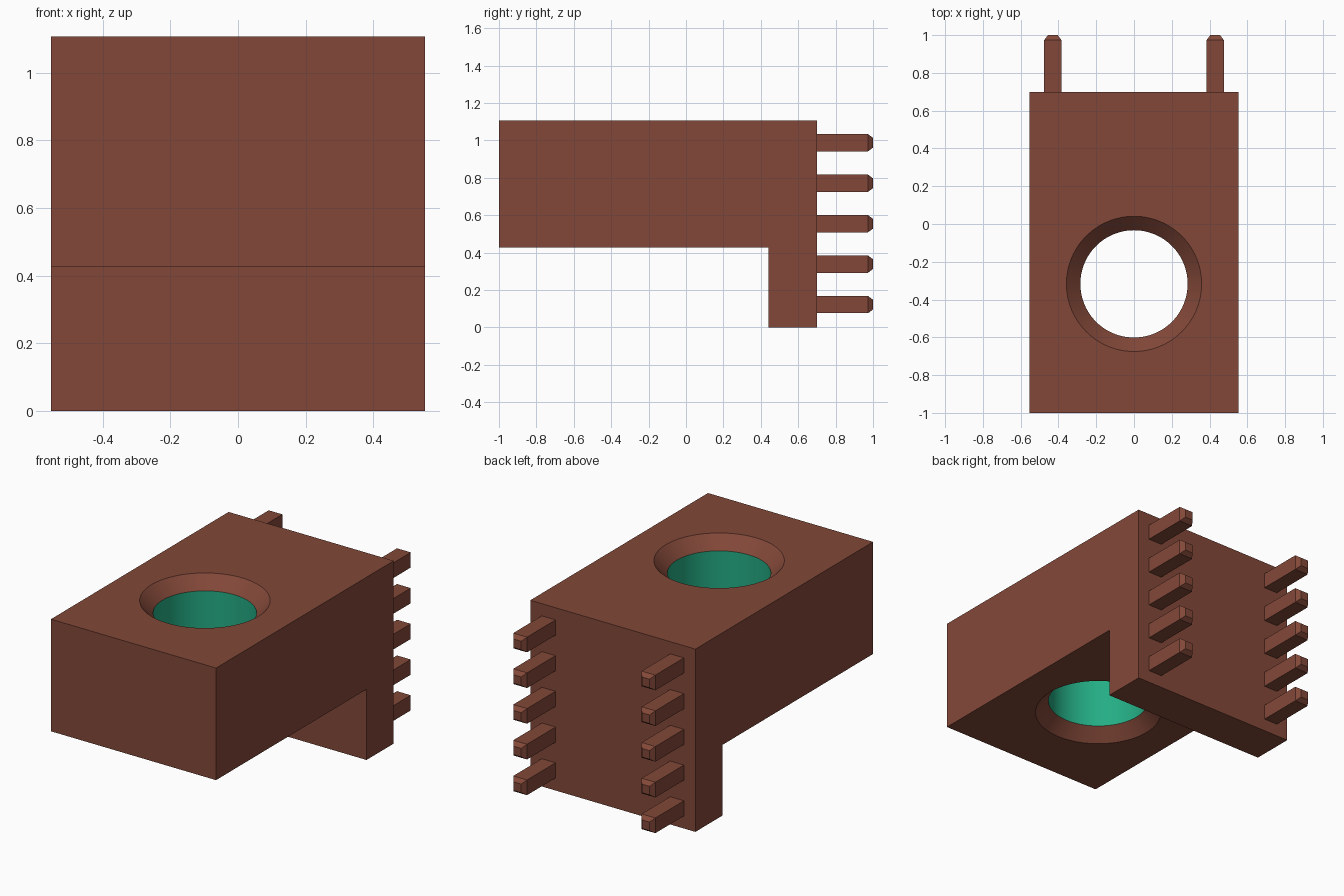
import bpy, bmesh, math

cube = bpy.data.objects.get("Cube")
if cube:
    bpy.data.objects.remove(cube, do_unlink=True)


def material(name, color):
    m = bpy.data.materials.new(name)
    m.use_nodes = True
    m.diffuse_color = color
    bsdf = next(n for n in m.node_tree.nodes if n.type == 'BSDF_PRINCIPLED')
    bsdf.inputs["Base Color"].default_value = color
    return m


BROWN = material("brown plastic", (0.224, 0.064, 0.040, 1))
GREEN = material("green lining", (0.018, 0.42, 0.233, 1))


def finish(name, bm, mats):
    bmesh.ops.recalc_face_normals(bm, faces=bm.faces)
    me = bpy.data.meshes.new(name)
    bm.to_mesh(me)
    bm.free()
    ob = bpy.data.objects.new(name, me)
    for m in mats:
        me.materials.append(m)
    bpy.context.collection.objects.link(ob)
    return ob


def loft(bm, loops):
    """Skin a list of matching closed loops and cap both ends."""
    rings = [[bm.verts.new(p) for p in loop] for loop in loops]
    n = len(rings[0])
    for a, b in zip(rings, rings[1:]):
        for i in range(n):
            j = (i + 1) % n
            bm.faces.new((a[i], a[j], b[j], b[i]))
    bm.faces.new(rings[0])
    bm.faces.new(rings[-1])


# L-shaped housing: side profile extruded across x
HALF_W, TOP, ARM, BACK = 0.553, 1.107, 0.428, 0.70
profile = [(-1, ARM), (0.44, ARM), (0.44, 0), (BACK, 0), (BACK, TOP), (-1, TOP)]
bm = bmesh.new()
loft(bm, [[(x, y, z) for y, z in profile] for x in (-HALF_W, HALF_W)])
housing = finish("housing", bm, [BROWN, GREEN])

# Cutter for the round hole, flared at both ends
HOLE_Y, R, CH, OVER, SEG = -0.317, 0.284, 0.074, 0.05, 96
rings = [(R + CH + OVER, ARM - OVER), (R, ARM + CH), (R, TOP - CH), (R + CH + OVER, TOP + OVER)]
angles = [2 * math.pi * i / SEG for i in range(SEG)]
bm = bmesh.new()
loft(bm, [[(r * math.cos(a), HOLE_Y + r * math.sin(a), z) for a in angles] for r, z in rings])
cutter = finish("hole_cutter", bm, [BROWN])
cutter.hide_render = True

cut = housing.modifiers.new("hole", 'BOOLEAN')
cut.operation = 'DIFFERENCE'
cut.solver = 'EXACT'
cut.object = cutter
bpy.context.view_layer.objects.active = housing
housing.select_set(True)
bpy.ops.object.modifier_apply(modifier=cut.name)
bpy.data.objects.remove(cutter, do_unlink=True)

# Straight wall of the hole is green, everything else brown
for p in housing.data.polygons:
    in_hole = math.hypot(p.center.x, p.center.y - HOLE_Y) < R + 0.005
    p.material_index = 1 if in_hole and abs(p.normal.z) < 0.1 else 0
bpy.ops.object.select_all(action='DESELECT')
housing.select_set(True)
bpy.ops.object.shade_smooth_by_angle(angle=math.radians(30))

# Two columns of square contact pins with tapered tips
for side, sx in (("left", 1), ("right", -1)):
    for row in range(5):
        cx, cz = sx * 0.43, 0.122 + row * 0.2163
        bm = bmesh.new()
        loft(bm, [[(cx + u * h, y, cz + v * h) for u, v in ((-1, -1), (1, -1), (1, 1), (-1, 1))]
                  for y, h in ((BACK, 0.046), (0.973, 0.046), (1.0, 0.026))])
        finish(f"{side}_pin_{row + 1}", bm, [BROWN])
